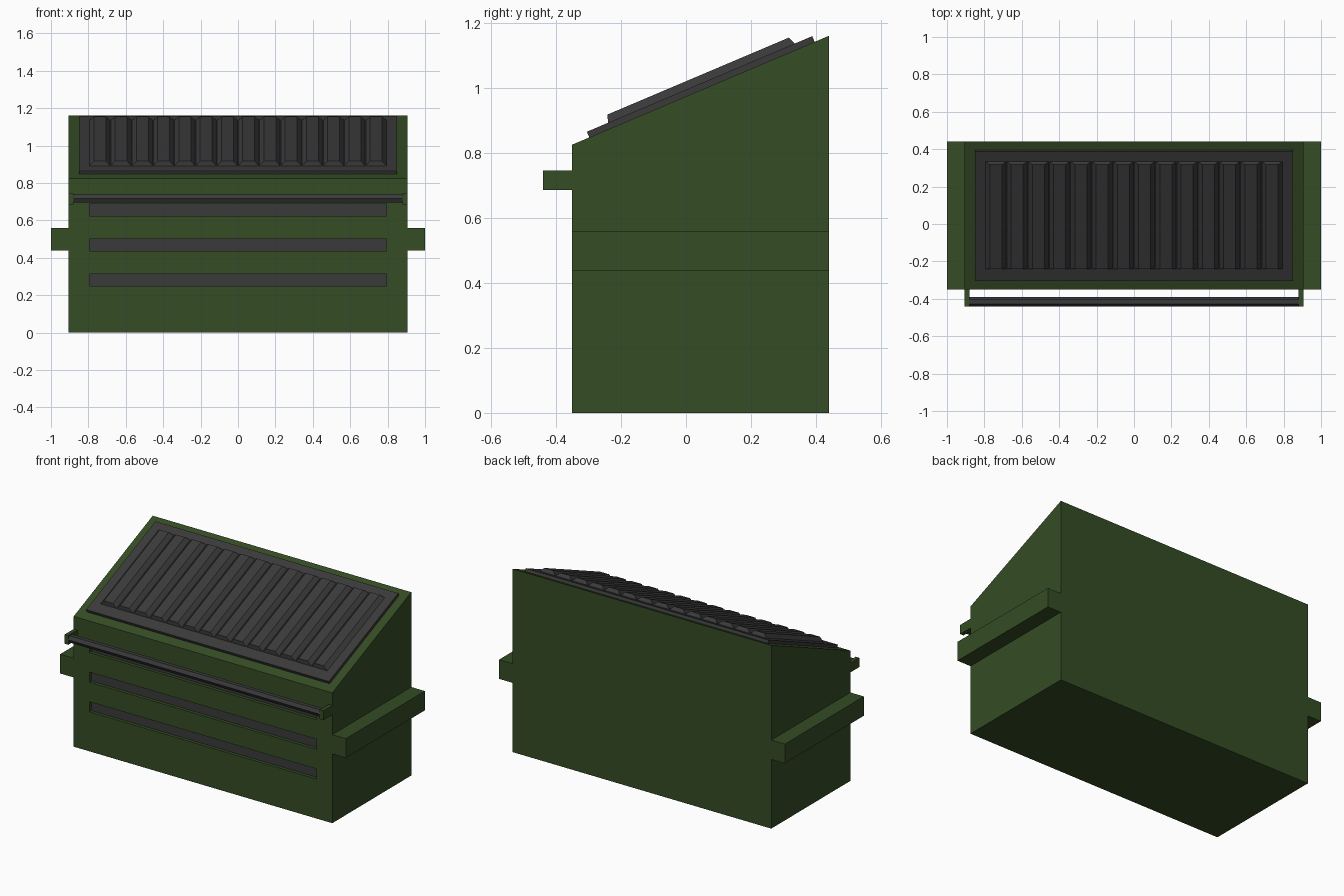
import bpy, bmesh, math
from mathutils import Vector, Matrix

if "Cube" in bpy.data.objects:
    bpy.data.objects.remove(bpy.data.objects["Cube"])


def material(name, color):
    m = bpy.data.materials.new(name)
    m.diffuse_color = (*color, 1)
    m.use_nodes = True
    m.node_tree.nodes["Principled BSDF"].inputs["Base Color"].default_value = m.diffuse_color
    return m


GREEN = material("green_paint", (0.035, 0.072, 0.018))
GREY = material("dark_plastic", (0.042, 0.042, 0.043))


def finish(name, bm, mat):
    bmesh.ops.recalc_face_normals(bm, faces=bm.faces)
    me = bpy.data.meshes.new(name)
    bm.to_mesh(me)
    bm.free()
    me.materials.append(mat)
    ob = bpy.data.objects.new(name, me)
    bpy.context.collection.objects.link(ob)
    return ob


def add_frustum(bm, lo, hi, inset=(0, 0), matrix=Matrix()):
    """Box from lo to hi whose top is inset in x and y."""
    rings = []
    for z, ix, iy in ((lo[2], 0, 0), (hi[2], *inset)):
        x0, x1, y0, y1 = lo[0] + ix, hi[0] - ix, lo[1] + iy, hi[1] - iy
        rings.append([bm.verts.new(matrix @ Vector((x, y, z)))
                      for x, y in ((x0, y0), (x1, y0), (x1, y1), (x0, y1))])
    a, b = rings
    bm.faces.new(a[::-1])
    bm.faces.new(b)
    for i in range(4):
        j = (i + 1) % 4
        bm.faces.new((a[i], a[j], b[j], b[i]))


def box(name, lo, hi, mat):
    bm = bmesh.new()
    add_frustum(bm, lo, hi)
    return finish(name, bm, mat)


def extrude_x(name, profile, half, mat):
    bm = bmesh.new()
    face = bm.faces.new([bm.verts.new((-half, y, z)) for y, z in profile])
    ext = bmesh.ops.extrude_face_region(bm, geom=[face])["geom"]
    bmesh.ops.translate(bm, vec=(2 * half, 0, 0),
                        verts=[v for v in ext if isinstance(v, bmesh.types.BMVert)])
    return finish(name, bm, mat)


# Slope-topped body
FRONT, BACK, LOW, HIGH, HALF = -0.35, 0.44, 0.825, 1.16, 0.905
body = extrude_x("body", [(FRONT, 0), (BACK, 0), (BACK, HIGH), (FRONT, LOW)], HALF, GREEN)
body.data.materials.append(GREY)

# Three recessed front slots
bm = bmesh.new()
for i in range(3):
    z = 0.25 + 0.1875 * i
    add_frustum(bm, (-0.795, FRONT - 0.05, z), (0.795, FRONT + 0.02, z + 0.064))
cutter = finish("slot_cutter", bm, GREEN)
mod = body.modifiers.new("slots", 'BOOLEAN')
mod.operation, mod.solver, mod.object = 'DIFFERENCE', 'EXACT', cutter
bpy.context.view_layer.objects.active = body
bpy.ops.object.modifier_apply(modifier=mod.name)
bpy.data.objects.remove(cutter)

# Grey backing inside the slots
for p in body.data.polygons:
    if p.normal.y < -0.9 and p.center.y > FRONT + 0.01:
        p.material_index = 1

# Sloped lid, in local axes: y up the slope, z away from it
angle = math.atan2(HIGH - LOW, BACK - FRONT)
slope = Matrix.Translation((0, FRONT, LOW)) @ Matrix.Rotation(angle, 4, 'X')
bm = bmesh.new()
add_frustum(bm, (-0.85, 0.057, -0.005), (0.85, 0.81, 0.019), matrix=slope)
finish("lid", bm, GREY)

# Raised tapered ribs on the lid
COUNT, SPAN = 14, 1.59
pitch = SPAN / COUNT
bm = bmesh.new()
for i in range(COUNT):
    x = -SPAN / 2 + pitch * (i + 0.5)
    w = pitch * 0.49
    add_frustum(bm, (x - w, 0.127, 0.0185), (x + w, 0.752, 0.043),
                inset=(0.024, 0.0095), matrix=slope)
finish("lid_ribs", bm, GREY)

# Side lifting rails and front handle brackets
for side, s in (("left", -1), ("right", 1)):
    x0, x1 = sorted((s * (HALF - 0.005), s * 1.0))
    box(side + "_lifting_rail", (x0, FRONT, 0.438), (x1, BACK, 0.56), GREEN)
    x0, x1 = sorted((s * 0.88, s * HALF))
    box(side + "_handle_bracket", (x0, -0.44, 0.686), (x1, FRONT + 0.005, 0.745), GREEN)

# Six-sided handle bar
hexagon = [(-0.415 + 0.025 * math.cos(math.radians(60 * k)),
            0.717 + 0.025 * math.sin(math.radians(60 * k))) for k in range(6)]
extrude_x("handle_bar", hexagon, 0.885, GREY)
